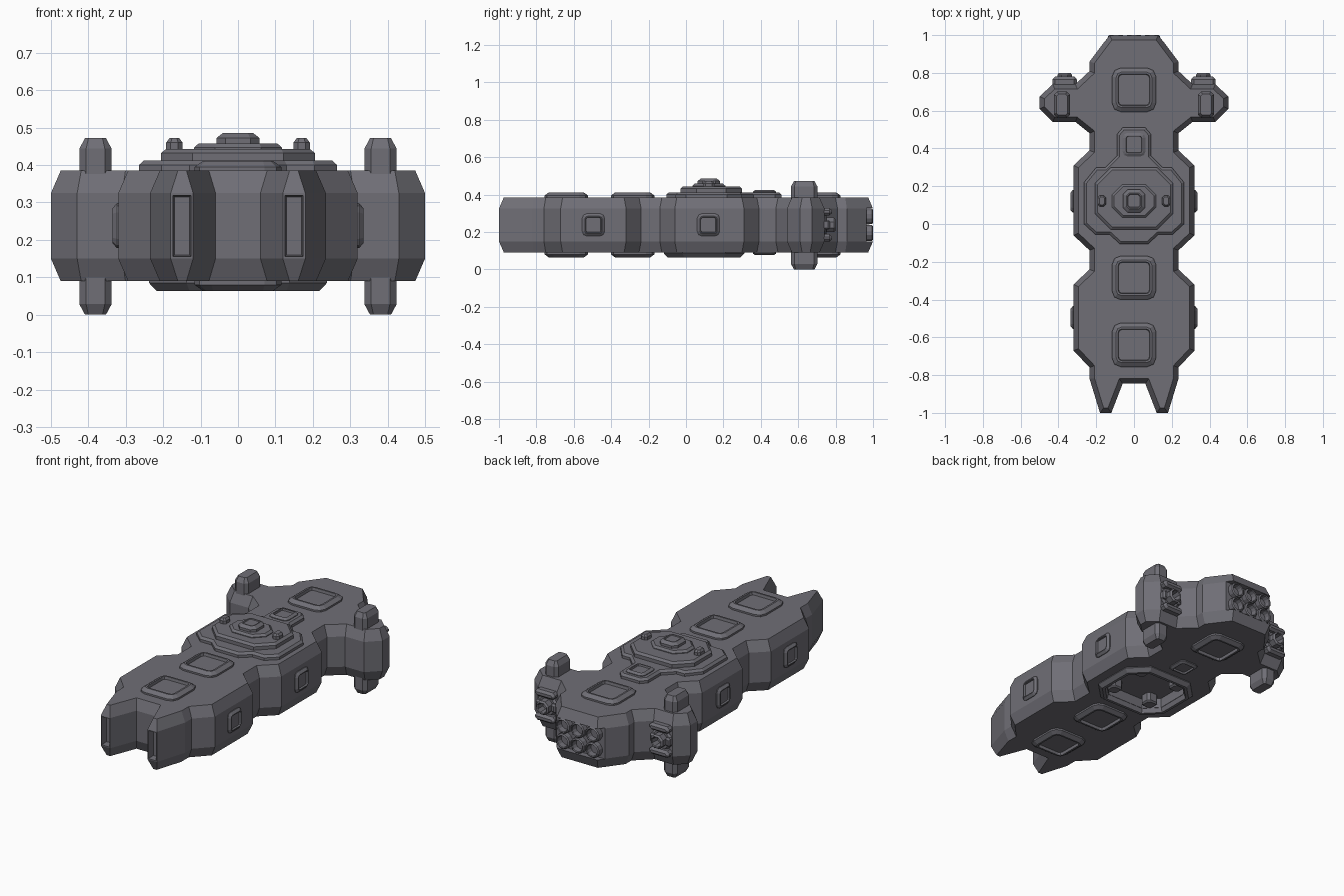
import bpy, bmesh
from math import pi, cos, sin
from mathutils import Matrix, Vector

if "Cube" in bpy.data.objects:
    bpy.data.objects.remove(bpy.data.objects["Cube"])

DARK = bpy.data.materials.new('dark_grey')
DARK.diffuse_color = (.16, .157, .18, 1)
DARK.use_nodes = True
DARK.node_tree.nodes["Principled BSDF"].inputs["Base Color"].default_value = DARK.diffuse_color


def sym(half):
    """Closed outline from its right half."""
    return half + [(-x, y) for x, y in reversed(half)]


def rrect(w, h, r, seg=2):
    """Rectangle (half sizes) with chamfered or rounded corners."""
    pts = []
    for i, (sx, sy) in enumerate([(1, 1), (-1, 1), (-1, -1), (1, -1)]):
        for k in range(seg + 1):
            a = (i + k / seg) * pi / 2
            pts.append((sx * (w - r) + r * cos(a), sy * (h - r) + r * sin(a)))
    return pts


def ngon(r, n):
    return [(r * cos((i + .5) * 2 * pi / n), r * sin((i + .5) * 2 * pi / n)) for i in range(n)]


def inset(pts, d):
    """Mitred inward offset."""
    n = len(pts)
    area = sum(pts[i - 1][0] * pts[i][1] - pts[i][0] * pts[i - 1][1] for i in range(n))
    s = 1 if area > 0 else -1
    out = []
    for i in range(n):
        p = Vector(pts[i])
        a = (p - Vector(pts[i - 1])).normalized()
        b = (Vector(pts[(i + 1) % n]) - p).normalized()
        na, nb = Vector((-a.y, a.x)) * s, Vector((-b.y, b.x)) * s
        out.append(p + (na + nb) * d / (1 + na.dot(nb)))
    return out


def loft(name, pts, levels, loc=(0, 0, 0), rot=None, start_cap=True):
    """Stack of inset outlines: levels are (height, inset)."""
    bm = bmesh.new()
    rings = [[bm.verts.new((p[0], p[1], z)) for p in inset(pts, d)] for z, d in levels]
    n = len(pts)
    for a, b in zip(rings, rings[1:]):
        for i in range(n):
            bm.faces.new((a[i], a[(i + 1) % n], b[(i + 1) % n], b[i]))
    if start_cap:
        bm.faces.new(rings[0])
    bm.faces.new(rings[-1])
    bmesh.ops.recalc_face_normals(bm, faces=bm.faces)
    if not start_cap and max(bm.faces, key=lambda f: len(f.verts)).normal.z < 0:
        bmesh.ops.reverse_faces(bm, faces=bm.faces)
    bm.transform(Matrix.Translation(loc) @ (Matrix.Rotation(*rot) if rot else Matrix()))
    me = bpy.data.meshes.new(name)
    bm.to_mesh(me)
    bm.free()
    me.materials.append(DARK)
    ob = bpy.data.objects.new(name, me)
    bpy.context.collection.objects.link(ob)
    return ob


def cut(ob, cutter):
    cutter.hide_render = True
    cutter.hide_viewport = True
    cutter.display_type = 'WIRE'
    m = ob.modifiers.new('cut', 'BOOLEAN')
    m.operation, m.solver, m.object = 'DIFFERENCE', 'EXACT', cutter


DOWN, BACK = (pi, 4, 'X'), (-pi / 2, 4, 'X')
TOP, BOT, MID = .385, .09, .238

# Hull with bevelled rims
outline = sym([(.13, 1), (.235, .86), (.235, .81), (.31, .74), (.43, .74), (.5, .675), (.5, .61),
               (.43, .54), (.31, .54), (.235, .48), (.235, .39), (.32, .31), (.32, -.06),
               (.235, -.14), (.235, -.24), (.32, -.32), (.32, -.67), (.235, -.76),
               (.235, -.82), (.18, -1), (.12, -1), (.06, -.845)])
hull = loft('hull', outline, [(BOT, .026), (.15, 0), (.325, 0), (TOP, .026)])

# Slots in the two prong tips
bm = bmesh.new()
bm.from_mesh(hull.data)
tips = [f for f in bm.faces if f.normal.y < -.99 and f.calc_center_median().y < -.999]
bmesh.ops.inset_individual(bm, faces=tips, thickness=.008)
bmesh.ops.inset_individual(bm, faces=tips, thickness=.006, depth=-.04)
bm.to_mesh(hull.data)
bm.free()

# Engine bay and underside bay cuts
bay = rrect(.238, .215, .1, 1)
cut(hull, loft('engine_bay_cutter', rrect(.25, .09, .01, 1), [(0, 0), (.1, 0)], (0, .965, MID), BACK))
cut(hull, loft('hangar_cutter', inset(bay, .046), [(-.1, 0), (.05, 0)], (0, .097, BOT), DOWN))
loft('hangar_frame', bay, [(-.004, 0), (.005, 0), (.026, .02), (.026, .036), (0, .044), (-.055, .048)],
     (0, .097, BOT), DOWN, False)
# Buttresses inside the underside bay
for sx in (1, -1):
    for sy in (1, -1):
        loft('hangar_buttress', rrect(.036, .036, .015, 1), [(-.06, 0), (-.008, 0), (.0, .008)],
             (sx * .125, .097 + sy * .115, BOT), DOWN)

# Square hatches on deck and underside
hatch = [(-.004, 0), (.01, 0), (.026, .022), (.026, .032), (.01, .035)]
for i, y in enumerate((.71, -.285, -.64)):
    loft(f'top_hatch_{i}', rrect(.116, .116, .045), hatch, (0, y, TOP))
    loft(f'bottom_hatch_{i}', rrect(.116, .116, .045), hatch, (0, y, BOT), DOWN)
small = [(-.004, 0), (.006, 0), (.014, .012), (.014, .018), (.004, .02)]
loft('fore_hatch', rrect(.06, .062, .025), small, (0, .42, .41))
loft('bottom_small_hatch', rrect(.06, .062, .025), small, (0, .42, BOT), DOWN)

# Side hatches
for s in (1, -1):
    for i, y in enumerate((.12, -.495)):
        loft(f'side_hatch_{i}', rrect(.06, .06, .025),
             [(-.004, 0), (.004, 0), (.016, .014), (.016, .019), (.006, .021)],
             (.32 * s, y, MID), (s * pi / 2, 4, 'Y'))

# Stepped command platform
base = sym([(.06, .51), (.09, .475), (.09, .36), (.15, .30), (.2, .30), (.265, .22), (.265, 0),
            (.205, -.055), (.13, -.055), (.075, -.105)])
loft('platform_base', base, [(TOP - .004, 0), (.4, 0), (.412, .013)])
loft('platform_tier', rrect(.206, .165, .085, 1), [(.408, 0), (.432, 0), (.443, .014)], (0, .135, 0))
loft('platform_upper', rrect(.117, .088, .055, 1), [(.44, 0), (.447, 0), (.458, .012)], (0, .122, 0))
loft('command_dome', rrect(.058, .06, .025, 1),
     [(.45, 0), (.472, 0), (.486, .018), (.486, .024), (.482, .027)], (0, .122, 0))
for s in (1, -1):
    loft('platform_stud', rrect(.022, .03, .012, 1), [(.44, 0), (.46, 0), (.472, .009)], (.17 * s, .122, 0))

# Main engine nozzles
nozzle = [(0, 0), (.06, .002), (.066, .009), (.062, .013), (.015, .018)]
for x in (-.095, 0, .095):
    for z in (.194, .284):
        loft('main_nozzle', ngon(.046, 12), nozzle, (x, .934, z), BACK)

# Wing pods and thrusters
for s in (1, -1):
    loft('wing_pod', rrect(.043, .07, .018, 1),
         [(0, .015), (.028, 0), (.444, 0), (.472, .015)], (.381 * s, .632, 0))
    cx = .367 * s
    loft('thruster_base', ngon(.066, 8), [(0, 0), (.012, 0), (.022, .01)], (cx, .73, MID), BACK)
    loft('thruster_nozzle', ngon(.042, 8),
         [(0, 0), (.06, 0), (.07, .008), (.066, .012), (.02, .016)], (cx, .73, MID), BACK)
    for k in (1, -1):
        loft('thruster_clamp', rrect(.064, .02, .014, 1), [(0, 0), (.036, 0), (.05, .012)],
             (cx, .73, MID + k * .07), BACK)
        loft('thruster_lug', rrect(.014, .024, .006, 1), [(0, 0), (.03, 0), (.04, .008)],
             (cx + k * .05, .73, MID), BACK)
